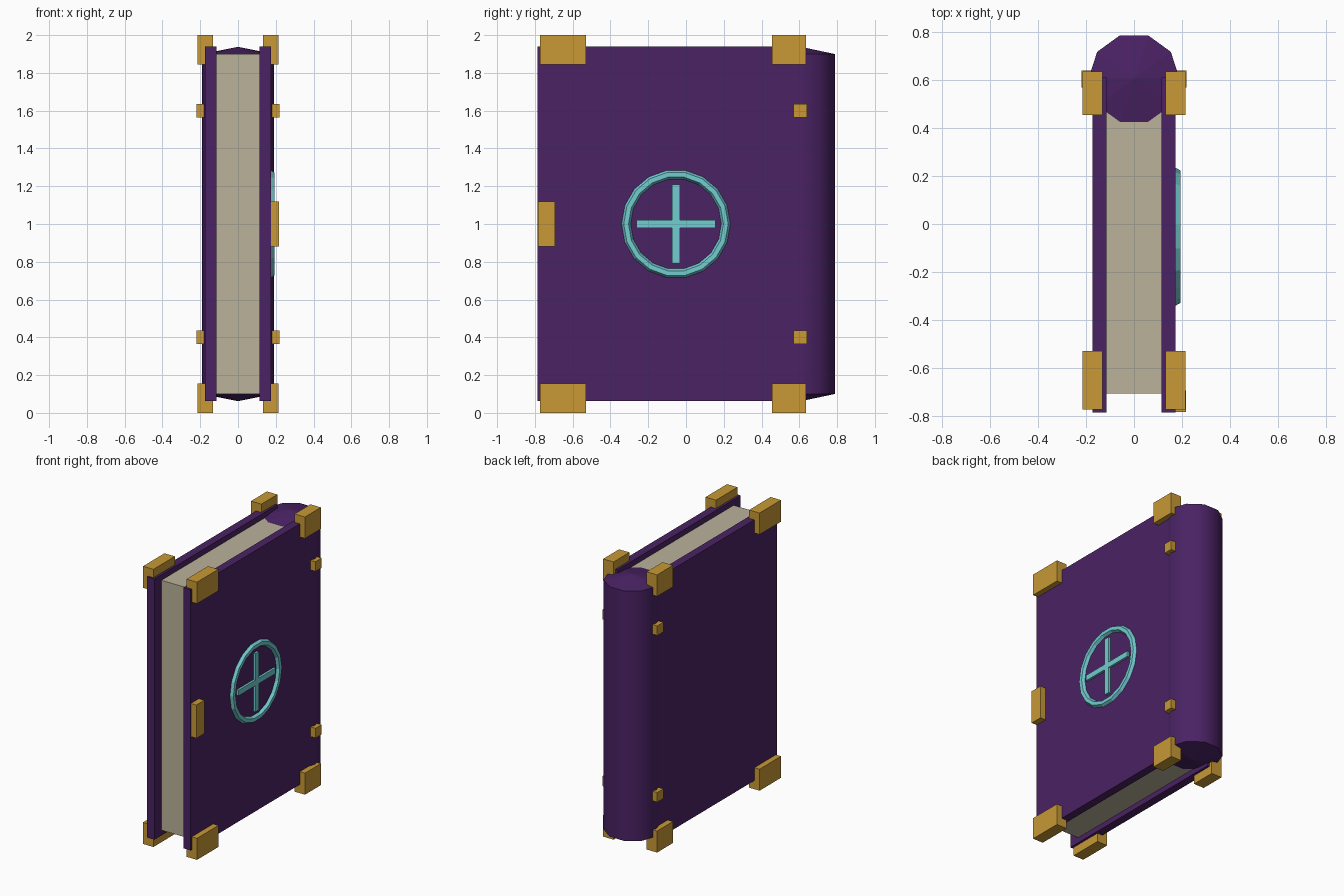
import bpy, bmesh, math
from mathutils import Matrix

if "Cube" in bpy.data.objects:
    bpy.data.objects.remove(bpy.data.objects["Cube"])


def mat(name, r, g, b):
    lin = [((c / 255 + 0.055) / 1.055) ** 2.4 for c in (r, g, b)]
    m = bpy.data.materials.new(name)
    m.diffuse_color = (*lin, 1)
    m.use_nodes = True
    m.node_tree.nodes["Principled BSDF"].inputs["Base Color"].default_value = m.diffuse_color
    return m


PURPLE = mat("purple leather", 74, 34, 100)
GOLD = mat("gold metal", 200, 153, 54)
PAPER = mat("aged paper", 187, 178, 155)
TEAL = mat("teal emblem", 114, 204, 208)


def finish(name, bm, material):
    bmesh.ops.recalc_face_normals(bm, faces=bm.faces)
    me = bpy.data.meshes.new(name)
    bm.to_mesh(me)
    bm.free()
    me.materials.append(material)
    ob = bpy.data.objects.new(name, me)
    bpy.context.collection.objects.link(ob)
    return ob


def box(name, lo, hi, material):
    bm = bmesh.new()
    bmesh.ops.create_cube(bm, size=1)
    for v in bm.verts:
        v.co = [hi[i] if v.co[i] > 0 else lo[i] for i in range(3)]
    return finish(name, bm, material)


def side_box(name, s, x0, x1, y, z, material):
    """Box on the right (s=1) or left (s=-1) side."""
    xs = sorted((s * x0, s * x1))
    return box(name, (xs[0], y[0], z[0]), (xs[1], y[1], z[1]), material)


# Page block
box("pages", (-0.116, -0.707, 0.1), (0.116, 0.55, 1.9), PAPER)

for s, side in ((1, "right"), (-1, "left")):
    # Cover boards
    side_box(f"{side}_cover", s, 0.115, 0.174, (-0.787, 0.612), (0.062, 1.94), PURPLE)
    # Corner guards
    for y in ((-0.774, -0.53), (0.455, 0.636)):
        for z in ((0, 0.155), (1.845, 2.0)):
            side_box(f"{side}_corner_guard", s, 0.132, 0.215, y, z, GOLD)
    # Hinge studs
    for zc in (0.4, 1.6):
        side_box(f"{side}_hinge_stud", s, 0.18, 0.219, (0.57, 0.64), (zc - 0.035, zc + 0.035), GOLD)

# Clasp plate
side_box("clasp", 1, 0.168, 0.218, (-0.784, -0.694), (0.88, 1.12), GOLD)

# Ten-sided rounded spine with shallow pointed caps
bm = bmesh.new()
N, R, YC = 10, 0.19, 0.607
rings = [[bm.verts.new((R * math.cos(2 * math.pi * i / N), YC + R * math.sin(2 * math.pi * i / N), z))
          for i in range(N)] for z in (0.1, 1.9)]
tips = [bm.verts.new((0, YC, z)) for z in (0.062, 1.938)]
for i in range(N):
    j = (i + 1) % N
    bm.faces.new((rings[0][i], rings[0][j], rings[1][j], rings[1][i])).smooth = True
    for ring, tip in zip(rings, tips):
        bm.faces.new((ring[i], ring[j], tip))
for e in bm.edges:
    if len({round(v.co.z, 2) for v in e.verts}) == 1:
        e.smooth = False
finish("spine", bm, PURPLE)

# Emblem ring: low-poly torus half sunk into the right cover
bm = bmesh.new()
SEG, SIDES, MAJOR, MINOR = 18, 6, 0.264, 0.025
EY, EZ = -0.053, 1.0
loops = []
for i in range(SEG):
    a = 2 * math.pi * i / SEG
    loop = []
    for k in range(SIDES):
        b = 2 * math.pi * k / SIDES
        r = MAJOR + MINOR * math.cos(b)
        loop.append(bm.verts.new((0.172 + MINOR * math.sin(b), EY + r * math.cos(a), EZ + r * math.sin(a))))
    loops.append(loop)
for i in range(SEG):
    p, q = loops[i], loops[(i + 1) % SEG]
    for k in range(SIDES):
        m = (k + 1) % SIDES
        bm.faces.new((p[k], q[k], q[m], p[m]))
finish("emblem_ring", bm, TEAL)

# Emblem cross bars
box("emblem_bar_horizontal", (0.165, EY - 0.21, EZ - 0.02), (0.19, EY + 0.21, EZ + 0.02), TEAL)
box("emblem_bar_vertical", (0.165, EY - 0.02, EZ - 0.21), (0.19, EY + 0.02, EZ + 0.21), TEAL)
